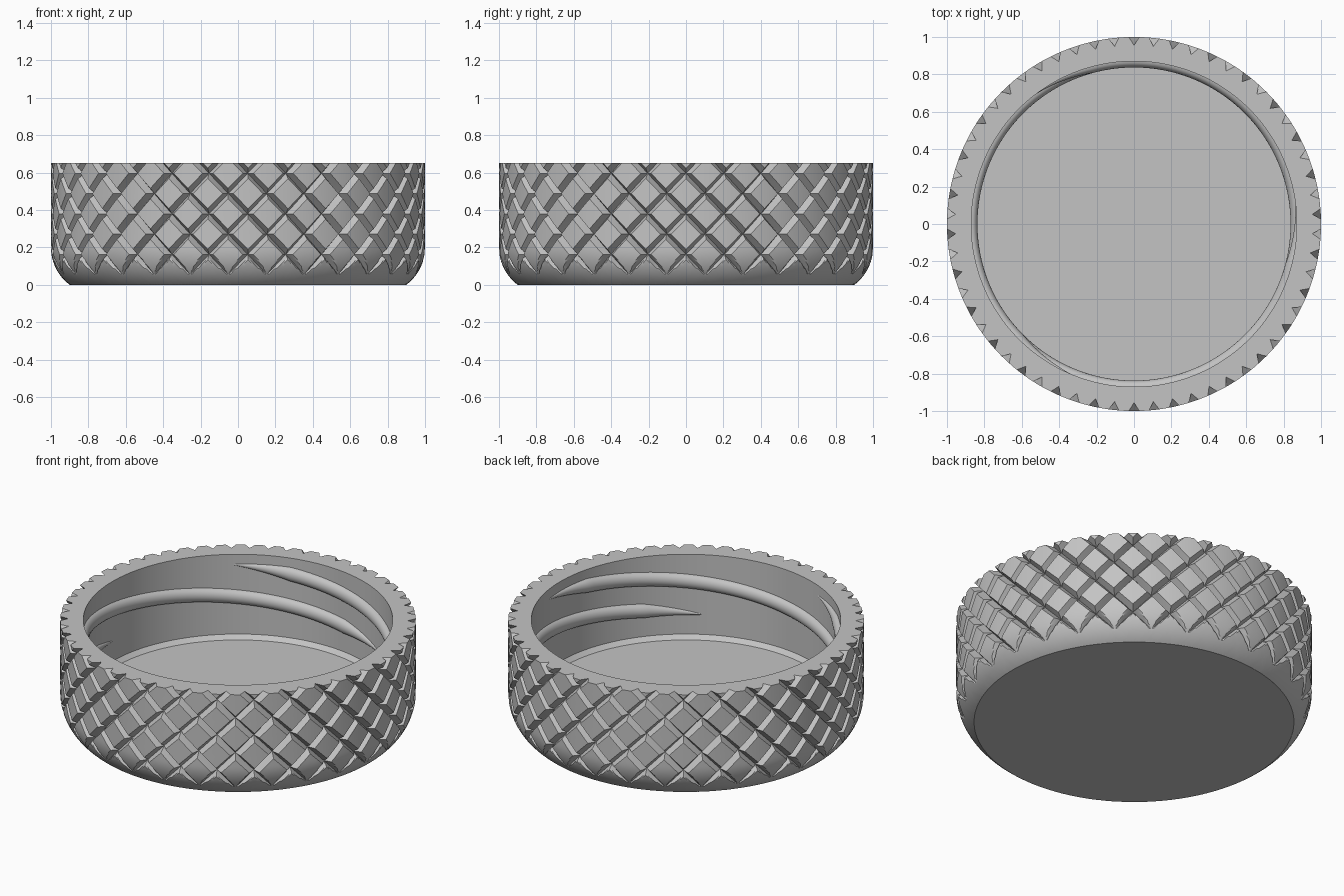
import bpy
import bmesh
from math import sin, cos, pi, sqrt, radians

cube = bpy.data.objects.get("Cube")
if cube:
    bpy.data.objects.remove(cube)

HEIGHT = 0.65
STARTS = 29                    # grooves in each direction
PITCH = 2 * pi / STARTS
HALF = 0.028                   # half width of a groove
GROOVE_R = 0.955               # radius at the groove bottom
INNER_R = 0.87
FILLET = 0.25

grey = bpy.data.materials.new("plain grey")
grey.use_nodes = True
grey.diffuse_color = (0.55, 0.55, 0.55, 1)
grey.node_tree.nodes["Principled BSDF"].inputs["Base Color"].default_value = grey.diffuse_color


def finish(bm, name, angle):
    """Turn a bmesh into a named, shaded object."""
    bmesh.ops.recalc_face_normals(bm, faces=bm.faces[:])
    mesh = bpy.data.meshes.new(name)
    bm.to_mesh(mesh)
    bm.free()
    mesh.materials.append(grey)
    obj = bpy.data.objects.new(name, mesh)
    bpy.context.collection.objects.link(obj)
    bpy.ops.object.select_all(action='DESELECT')
    obj.select_set(True)
    bpy.context.view_layer.objects.active = obj
    bpy.ops.object.shade_smooth_by_angle(angle=radians(angle))
    return obj


def outer_radius(z):
    """Straight wall with a rounded lower edge."""
    drop = max(0.2 - z, 0)
    return 1 - FILLET + sqrt(max(FILLET ** 2 - drop ** 2, 0))


# Knurled wall: a diamond grid that follows both groove directions
steps = [HALF * i / 3 for i in range(3)]
steps += [HALF + (PITCH - 2 * HALF) * i / 8 for i in range(8)]
steps += [PITCH - HALF + HALF * i / 3 for i in range(4)]
count = len(steps)
mid = (count - 1) / 2

bm = bmesh.new()
for i in range(STARTS):
    for row in range(-6, 2):
        grid = []
        for a in steps:
            line = []
            for b in steps:
                u, v = i * PITCH + a, (i - row) * PITCH + b
                angle = (u + v) / 2 + PITCH / 4
                z = (u - v) / 2 + HEIGHT - PITCH / 4
                near = min(a, b, PITCH - a, PITCH - b)
                r = min(outer_radius(z), GROOVE_R + (1 - GROOVE_R) * near / HALF)
                line.append(bm.verts.new((r * sin(angle), -r * cos(angle), z)))
            grid.append(line)
        # Split each cell along the crease where grooves cross
        for m in range(count - 1):
            for n in range(count - 1):
                p, q = grid[m][n], grid[m + 1][n]
                s, t = grid[m + 1][n + 1], grid[m][n + 1]
                if (m + 0.5 - mid) * (n + 0.5 - mid) > 0:
                    tris = ((p, q, s), (p, s, t))
                else:
                    tris = ((p, q, t), (q, s, t))
                for tri in tris:
                    bm.faces.new(tri)
bmesh.ops.remove_doubles(bm, verts=bm.verts[:], dist=0.00005)

# Trim the wall flat at the rim and the base
for level, up in ((HEIGHT, 1), (0, -1)):
    bmesh.ops.bisect_plane(bm, geom=bm.verts[:] + bm.edges[:] + bm.faces[:], dist=0.000001,
                           plane_co=(0, 0, level), plane_no=(0, 0, up), clear_outer=True)


def add_rings(edges, rings):
    """Extend an open loop through rings of (radius, height)."""
    for radius, z in rings:
        new = bmesh.ops.extrude_edge_only(bm, edges=edges)["geom"]
        edges = [e for e in new if isinstance(e, bmesh.types.BMEdge)]
        for vert in (g for g in new if isinstance(g, bmesh.types.BMVert)):
            length = vert.co.xy.length
            vert.co.x *= radius / length
            vert.co.y *= radius / length
            vert.co.z = z


open_edges = [e for e in bm.edges if e.is_boundary]
rim = [e for e in open_edges if all(v.co.z > HEIGHT / 2 for v in e.verts)]
base = [e for e in open_edges if all(v.co.z < HEIGHT / 2 for v in e.verts)]

# Rim, inner wall, chamfer and inside floor, then the underside
add_rings(rim, [(INNER_R, HEIGHT), (INNER_R, 0.155), (0.845, 0.13), (0.000001, 0.13)])
add_rings(base, [(0.000001, 0)])
bmesh.ops.remove_doubles(bm, verts=[v for v in bm.verts if v.co.xy.length < 0.01], dist=0.001)
finish(bm, "knurled_cap", 25)


def thread(name, start):
    """A rounded inner ridge winding down, pointed at both ends."""
    bm = bmesh.new()
    turns, around = 96, 10
    rows = []
    for i in range(turns + 1):
        f = i / turns
        angle = radians(start - 192 * f)
        size = max(min(1, f * 8, (1 - f) * 8), 0.02)
        row = []
        for k in range(around + 1):
            a = pi * k / around
            r = INNER_R + 0.003 - 0.036 * size * sin(a)
            z = 0.59 - 0.315 * f + 0.043 * size * cos(a)
            row.append(bm.verts.new((r * cos(angle), r * sin(angle), z)))
        rows.append(row)
    for one, two in zip(rows, rows[1:]):
        for k in range(around + 1):
            n = (k + 1) % (around + 1)
            bm.faces.new((one[k], one[n], two[n], two[k]))
    bm.faces.new(rows[0])
    bm.faces.new(rows[-1])
    return finish(bm, name, 40)


# Three threads spaced evenly around the inside
for index in range(3):
    thread(f"thread_ridge_{index + 1}", 129 - 120 * index)
